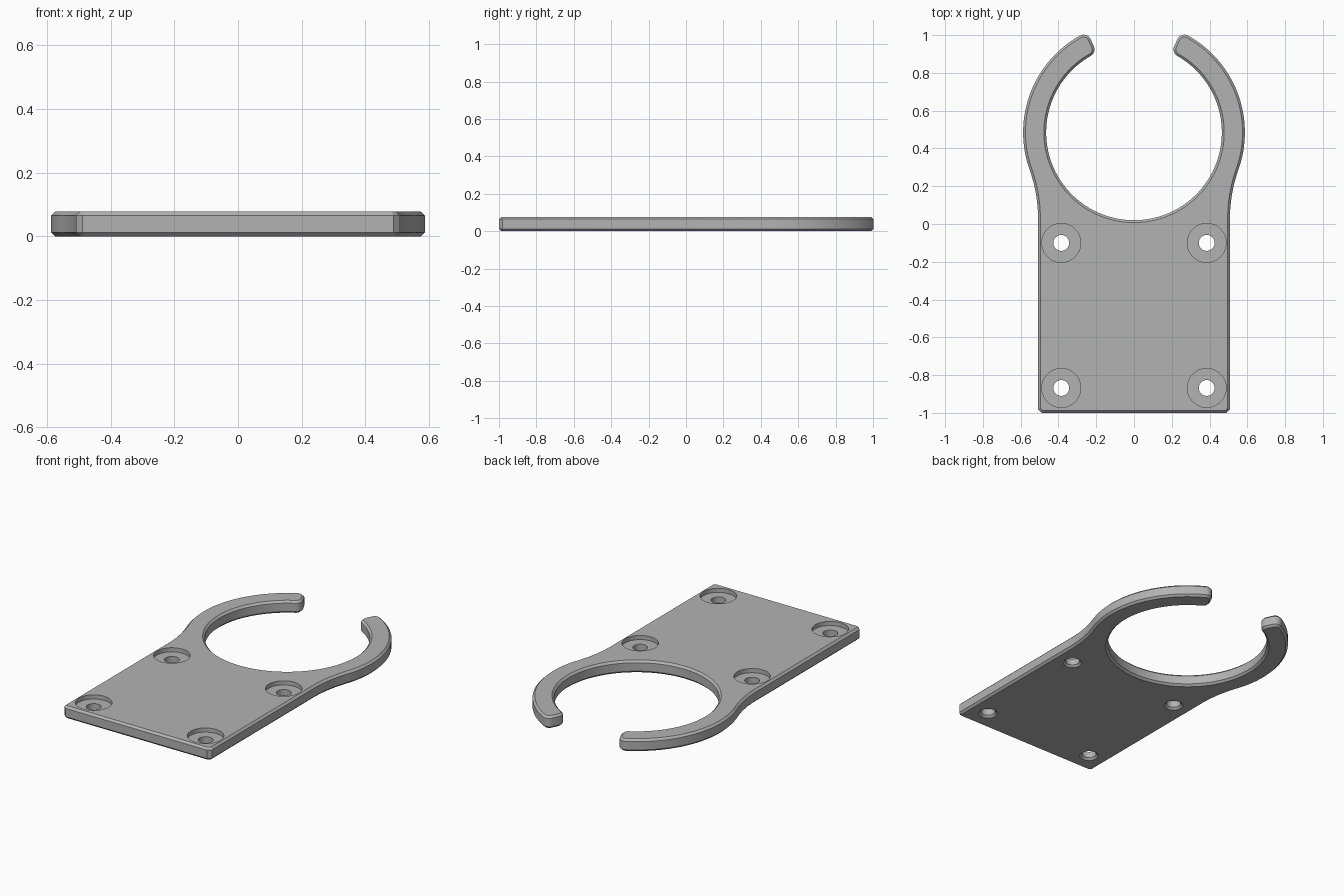
import bpy, bmesh
from math import sin, cos, asin, atan2, sqrt, pi, radians
from mathutils import Matrix

old = bpy.data.objects.get("Cube")
if old:
    bpy.data.objects.remove(old, do_unlink=True)

THICK, CHAMFER = 0.077, 0.0125
HALF_W = 0.508                            # half width of the plate
RING_Y, R_OUT, R_IN = 0.485, 0.587, 0.465
TIP, TIP_R = radians(65), 0.04            # end angle of the arms, corner radius
NECK_R = 0.78                             # blend between plate and ring

mat = bpy.data.materials.new("grey plastic")
mat.use_nodes = True
grey = (0.45, 0.45, 0.45, 1)
mat.diffuse_color = grey
mat.node_tree.nodes["Principled BSDF"].inputs["Base Color"].default_value = grey


def make_object(name, bm):
    mesh = bpy.data.meshes.new(name)
    bmesh.ops.recalc_face_normals(bm, faces=bm.faces)
    bm.to_mesh(mesh)
    bm.free()
    mesh.materials.append(mat)
    obj = bpy.data.objects.new(name, mesh)
    bpy.context.collection.objects.link(obj)
    return obj


def arc(cx, cy, r, a, b, n):
    return [(cx + r * cos(a + (b - a) * i / n), cy + r * sin(a + (b - a) * i / n))
            for i in range(n + 1)]


def half_outline():
    # Plate edge and neck blend
    drop = sqrt((R_OUT + NECK_R) ** 2 - (HALF_W + NECK_R) ** 2)
    join = atan2(-drop, HALF_W + NECK_R)
    pts = [(HALF_W - 0.02, -1), (HALF_W, -0.98)]
    pts += arc(HALF_W + NECK_R, RING_Y - drop, NECK_R, pi, pi + join, 12)
    # Outer arc, rounded tip, inner arc
    ro, ri = R_OUT - TIP_R, R_IN + TIP_R
    ao, ai = TIP - asin(TIP_R / ro), TIP - asin(TIP_R / ri)
    pts += arc(0, RING_Y, R_OUT, join, ao, 48)[1:]
    pts += arc(ro * cos(ao), RING_Y + ro * sin(ao), TIP_R, ao, TIP + pi / 2, 8)[1:]
    pts += arc(ri * cos(ai), RING_Y + ri * sin(ai), TIP_R, TIP + pi / 2, ai + pi, 8)
    pts += arc(0, RING_Y, R_IN, ai, -pi / 2, 64)[1:]
    return pts


# Flat holder body with chamfered rims
right = half_outline()
outline = right + [(-x, y) for x, y in reversed(right[:-1])]
bm = bmesh.new()
base = bm.faces.new([bm.verts.new((x, y, 0)) for x, y in outline])
top = bmesh.ops.extrude_face_region(bm, geom=[base], use_keep_orig=True)
bmesh.ops.translate(bm, vec=(0, 0, THICK),
                    verts=[g for g in top["geom"] if isinstance(g, bmesh.types.BMVert)])
bmesh.ops.recalc_face_normals(bm, faces=bm.faces)
rims = [e for e in bm.edges if abs(e.verts[0].co.z - e.verts[1].co.z) < 1e-5]
bmesh.ops.bevel(bm, geom=rims, offset=CHAMFER, offset_type='OFFSET',
                segments=1, profile=0.5, affect='EDGES')
holder = make_object("holder_plate", bm)

# Counterbored screw holes, flared underneath
bm = bmesh.new()
profile = [(0.0555, -0.001), (0.042, CHAMFER), (0.042, 0.051), (0.103, 0.051), (0.103, 0.1)]
SIDES = 48
for x in (-0.385, 0.385):
    for y in (-0.1, -0.868):
        rings = [[bm.verts.new((px, py, z)) for px, py in arc(x, y, r, 0, 2 * pi, SIDES)[:-1]]
                 for r, z in profile]
        for low, high in zip(rings, rings[1:]):
            for i in range(SIDES):
                j = (i + 1) % SIDES
                bm.faces.new((low[i], low[j], high[j], high[i]))
        bm.faces.new(list(reversed(rings[0])))
        bm.faces.new(rings[-1])
cutter = make_object("screw_hole_cutter", bm)
cutter.hide_render = True

cut = holder.modifiers.new("screw_holes", 'BOOLEAN')
cut.operation, cut.solver, cut.object = 'DIFFERENCE', 'EXACT', cutter

bpy.ops.object.select_all(action='DESELECT')
bpy.context.view_layer.objects.active = holder
holder.select_set(True)
bpy.ops.object.modifier_apply(modifier=cut.name)
bpy.data.objects.remove(cutter, do_unlink=True)
bpy.ops.object.shade_smooth_by_angle(angle=radians(25))
